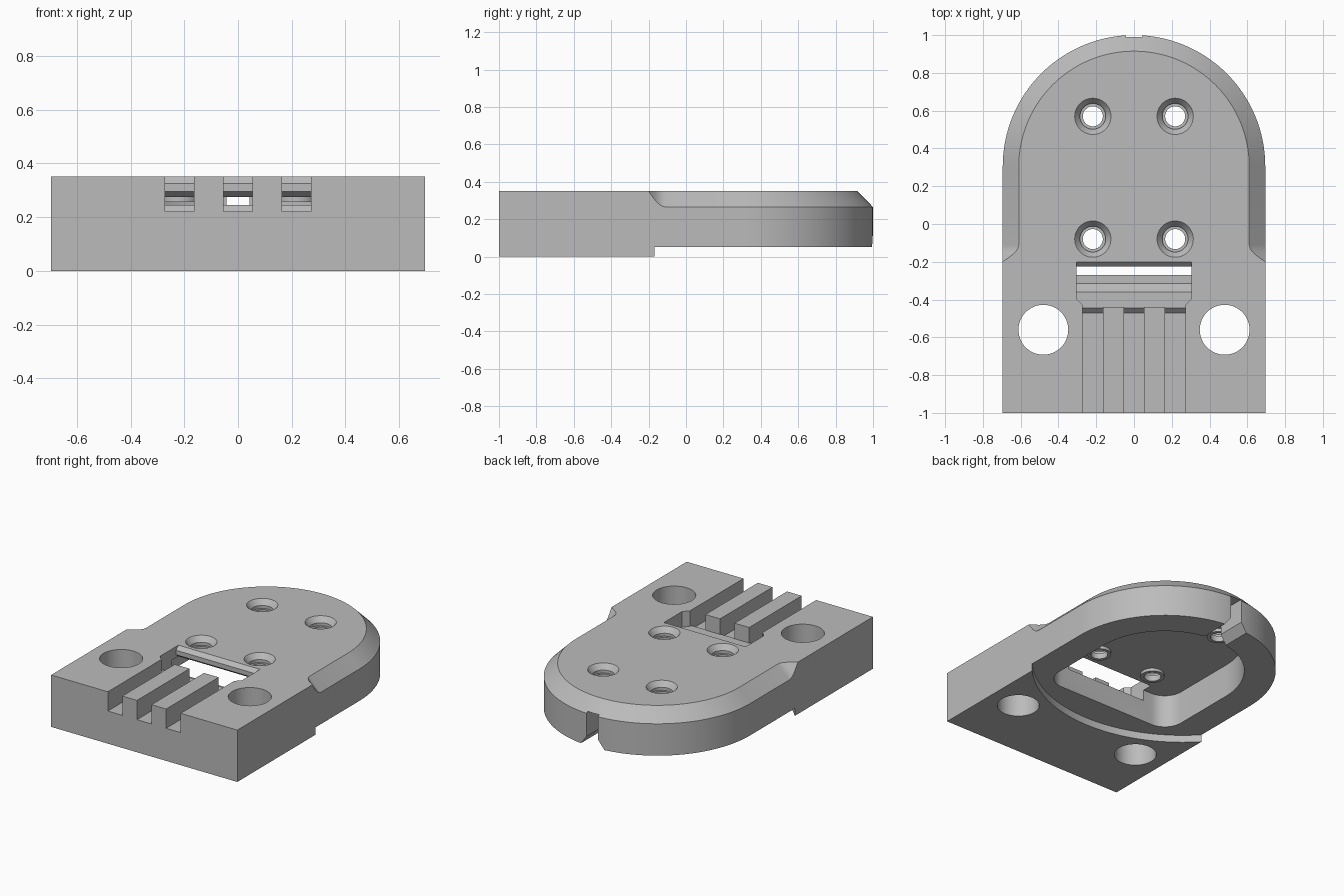
import bpy, bmesh
from math import sin, cos, pi, radians
from mathutils import Vector

cube = bpy.data.objects.get("Cube")
if cube:
    bpy.data.objects.remove(cube, do_unlink=True)

mat = bpy.data.materials.new("light_grey")
mat.use_nodes = True
GREY = (0.5, 0.5, 0.5, 1)
mat.diffuse_color = GREY
mat.node_tree.nodes["Principled BSDF"].inputs["Base Color"].default_value = GREY

W, TOP, ARC_Y = 0.695, 0.35, 0.305


def finish(bm, name):
    bmesh.ops.recalc_face_normals(bm, faces=bm.faces)
    mesh = bpy.data.meshes.new(name)
    bm.to_mesh(mesh)
    bm.free()
    mesh.materials.append(mat)
    ob = bpy.data.objects.new(name, mesh)
    bpy.context.collection.objects.link(ob)
    return ob


def loft(rings, name, caps=True, bevel=None):
    """Skin closed rings that have equal point counts."""
    bm = bmesh.new()
    loops = [[bm.verts.new(p) for p in ring] for ring in rings]
    n = len(loops[0])
    for a, b in zip(loops, loops[1:]):
        for i in range(n):
            j = (i + 1) % n
            bm.faces.new((a[i], a[j], b[j], b[i]))
    if caps:
        bm.faces.new(loops[0])
        bm.faces.new(loops[-1])
    if bevel:
        test, size = bevel
        edges = [e for e in bm.edges if test(e)]
        bmesh.ops.bevel(bm, geom=edges, offset=size, segments=1, affect='EDGES')
    return finish(bm, name)


def prism(outline, z0, z1, name):
    return loft([[(x, y, z) for x, y in outline] for z in (z0, z1)], name)


def across(profile, x0, x1, name, bevel=None):
    """Extrude a (y, z) profile along x."""
    return loft([[(x, y, z) for y, z in profile] for x in (x0, x1)], name, bevel=bevel)


def arc(cx, cy, r, a0, a1, n):
    return [(cx + r * cos(radians(a0 + (a1 - a0) * i / n)),
             cy + r * sin(radians(a0 + (a1 - a0) * i / n))) for i in range(n + 1)]


def turned(profile, x, y, name, n=48):
    """Stack of circles from an (r, z) profile."""
    return loft([[(x + r * cos(2 * pi * i / n), y + r * sin(2 * pi * i / n), z)
                  for i in range(n)] for r, z in profile], name)


def combine(target, tool, operation='DIFFERENCE'):
    mod = target.modifiers.new("combine", 'BOOLEAN')
    mod.operation, mod.solver, mod.object = operation, 'EXACT', tool
    bpy.context.view_layer.objects.active = target
    bpy.ops.object.modifier_apply(modifier=mod.name)
    bpy.data.objects.remove(tool, do_unlink=True)


# Plate with a square front and a round back
round_end = arc(0, ARC_Y, W, 0, 180, 64)
body = prism([(-W, -1), (W, -1)] + round_end, 0, TOP, "mount_plate")

# Curved step under the rear half
combine(body, turned([(0.95, -0.1), (0.95, 0.05)], 0, 0.48, "step_cutter", 128))

# Hollow under the round end
hollow = (arc(-0.37, -0.14, 0.13, 180, 270, 10) + arc(0.37, -0.14, 0.13, 270, 360, 10)
          + arc(0, 0.3, 0.5, 0, 180, 64))
combine(body, prism(hollow, -0.1, 0.275, "hollow_cutter"))

# Chamfer round the rear rim, fading out at both sides
D, E = 0.085, 0.01
fade = [(-0.2 + 0.09 * t, D * sin(t * pi / 2)) for t in (0, 0.15, 0.3, 0.45, 0.6, 0.8, 1)]
path = [(Vector((W, y)), Vector((1, 0)), d) for y, d in fade]
path += [(Vector(p), (Vector(p) - Vector((0, ARC_Y))).normalized(), D) for p in round_end]
path += [(Vector((-W, y)), Vector((-1, 0)), d) for y, d in reversed(fade)]
rings = []
for p, out, d in path:
    section = [(-d - E, TOP + E), (E, TOP - d - E), (E, TOP + E)]
    rings.append([(*(p + out * s), z) for s, z in section])
combine(body, loft(rings, "chamfer_cutter"))

# Cross slot with a stepped lip and a rounded rear bar
slot = [(-0.44, 0.37), (-0.44, 0.245), (-0.36, 0.245), (-0.315, 0.2), (-0.2, 0.2),
        (-0.2, 0.275), (-0.225, 0.295), (-0.225, 0.325), (-0.18, 0.37)]


def front_corner(edge):
    a, b = (v.co for v in edge.verts)
    return abs(a.x - b.x) < 0.01 and max(a.y, b.y) < -0.43


combine(body, across(slot, -0.305, 0.305, "slot_cutter", (front_corner, 0.045)))

# Three channels from the front edge to the slot
channel = [(-1.1, 0.4), (-1.1, 0.22), (-0.47, 0.22), (-0.445, 0.245), (-0.42, 0.245), (-0.42, 0.4)]
for x in (-0.2175, 0, 0.2175):
    combine(body, across(channel, x - 0.054, x + 0.054, "channel_cutter"))

# Slit at the back, flared at the bottom
half = [(0.11, 0.02), (0.043, 0.11), (0.043, 0.275)]
slit = half + [(-x, z) for x, z in reversed(half)]
combine(body, loft([[(x, y, z) for x, z in slit] for y in (0.72, 1.1)], "slit_cutter"))

# Large bolt holes and countersunk screw holes with small collars below
for side in (-1, 1):
    combine(body, turned([(0.132, -0.1), (0.132, 0.5)], side * 0.48, -0.56, "bolt_cutter"))
    for y in (0.57, -0.08):
        x = side * 0.218
        combine(body, turned([(0.075, 0.255), (0.075, 0.3)], x, y, "collar"), 'UNION')
        sink = [(0.053, 0.2), (0.053, 0.295), (0.068, 0.295), (0.068, 0.315),
                (0.096, 0.35), (0.104, 0.36)]
        combine(body, turned(sink, x, y, "screw_cutter"))

bpy.ops.object.select_all(action='DESELECT')
body.select_set(True)
bpy.context.view_layer.objects.active = body
bpy.ops.object.shade_smooth_by_angle(angle=radians(25))
